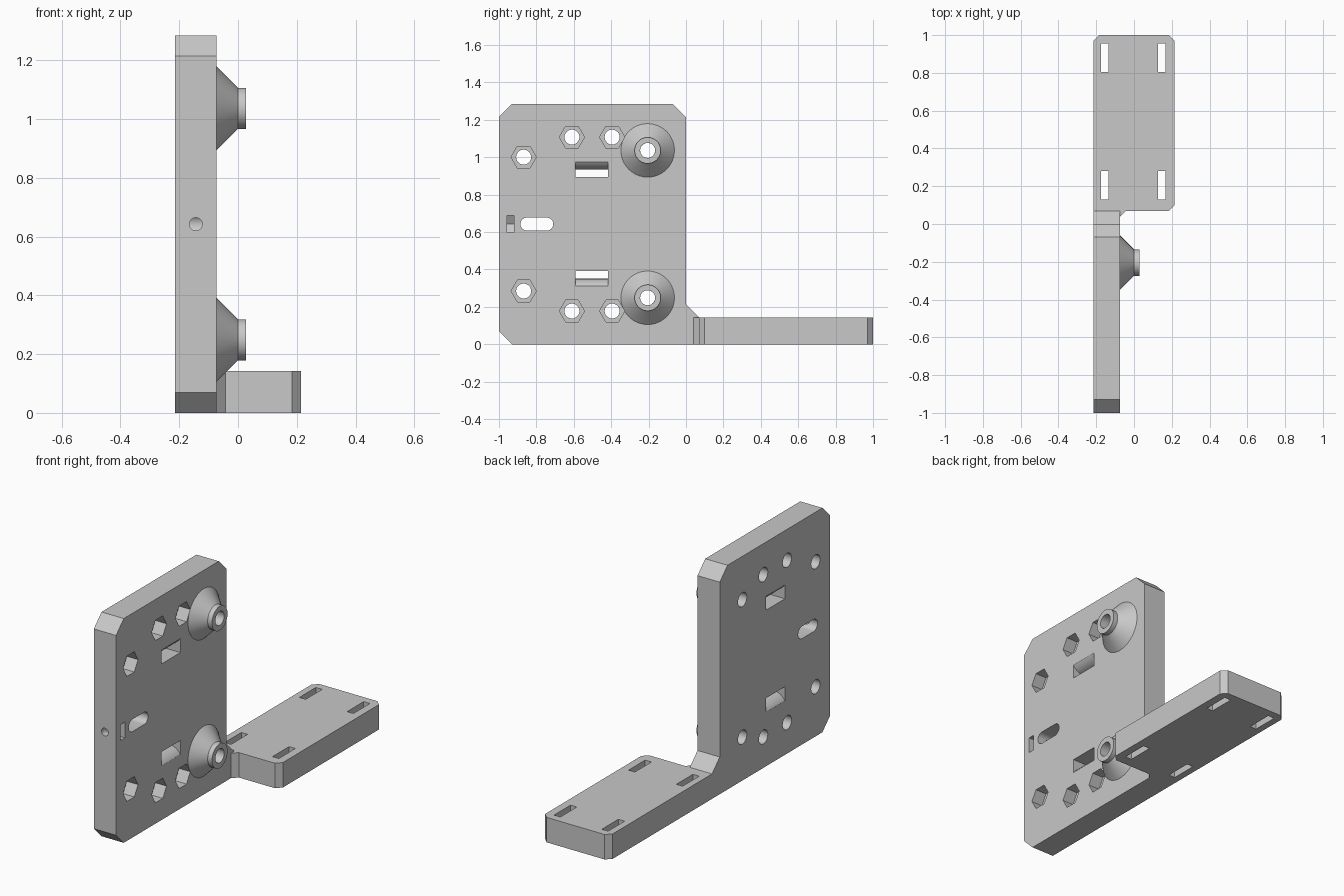
import bpy, bmesh
from math import cos, sin, pi, sqrt, asin

if "Cube" in bpy.data.objects:
    bpy.data.objects.remove(bpy.data.objects["Cube"], do_unlink=True)

grey = bpy.data.materials.new("plain grey")
grey.use_nodes = True
grey.diffuse_color = (0.58, 0.58, 0.58, 1)
grey.node_tree.nodes["Principled BSDF"].inputs["Base Color"].default_value = grey.diffuse_color

OUTER, INNER = -0.214, -0.073      # upright plate faces in x
MID_X = (OUTER + INNER) / 2
HEIGHT, ARM_H = 1.285, 0.143
MID_Z = HEIGHT / 2
BIG, SMALL = 0.07, 0.03            # corner chamfers


def make_object(name, bm):
    bmesh.ops.recalc_face_normals(bm, faces=bm.faces)
    mesh = bpy.data.meshes.new(name)
    bm.to_mesh(mesh)
    bm.free()
    mesh.materials.append(grey)
    obj = bpy.data.objects.new(name, mesh)
    bpy.context.collection.objects.link(obj)
    return obj


def prism(name, outline, axis, lo, hi):
    """Extrude a 2D outline along an axis from lo to hi."""
    place = {"x": lambda a, b, t: (t, a, b),
             "y": lambda a, b, t: (a, t, b),
             "z": lambda a, b, t: (a, b, t)}[axis]
    bm = bmesh.new()
    low = [bm.verts.new(place(a, b, lo)) for a, b in outline]
    high = [bm.verts.new(place(a, b, hi)) for a, b in outline]
    bm.faces.new(low)
    bm.faces.new(high)
    n = len(outline)
    for i in range(n):
        j = (i + 1) % n
        bm.faces.new((low[i], low[j], high[j], high[i]))
    return make_object(name, bm)


def ring(a, b, r, n, start=0.0, sweep=2 * pi, closed=True):
    steps = n if closed else n - 1
    return [(a + r * cos(start + sweep * i / steps),
             b + r * sin(start + sweep * i / steps)) for i in range(n)]


def rect(a0, a1, b0, b1):
    return [(a0, b0), (a1, b0), (a1, b1), (a0, b1)]


def boolean(target, other, operation):
    mod = target.modifiers.new("cut", "BOOLEAN")
    mod.operation, mod.solver, mod.object = operation, "EXACT", other
    bpy.context.view_layer.objects.active = target
    bpy.ops.object.modifier_apply(modifier=mod.name)
    bpy.data.objects.remove(other, do_unlink=True)


# Upright plate with chamfered corners and a gusset towards the arm
bracket = prism("bracket_body", [
    (-1 + BIG, 0), (BIG, 0), (BIG, ARM_H), (0, ARM_H + BIG),
    (0, HEIGHT - BIG), (-BIG, HEIGHT), (-1 + BIG, HEIGHT),
    (-1, HEIGHT - BIG), (-1, BIG)], "x", OUTER, INNER)

# Flat arm with chamfered corners
RIGHT = -OUTER
arm = prism("arm", [
    (OUTER, 0.04), (INNER, 0.04), (INNER + SMALL, BIG), (RIGHT - SMALL, BIG),
    (RIGHT, BIG + SMALL), (RIGHT, 1 - SMALL), (RIGHT - SMALL, 1),
    (OUTER + SMALL, 1), (OUTER, 1 - SMALL)], "z", 0, ARM_H)
boolean(bracket, arm, "UNION")

cutters = []


def cut(outline, axis, lo, hi):
    cutters.append(prism("cutter", outline, axis, lo, hi))


# Slots in the arm
for x in (-0.155, 0.148):
    for y in (0.205, 0.88):
        cut(rect(x - 0.02, x + 0.02, y - 0.075, y + 0.075), "z", -0.1, 0.3)

CONE_Y, CONE_OFF = -0.205, 0.394
HALF_T, BULGE = (INNER - OUTER) / 2, 0.04
ARC_R = (HALF_T ** 2 + BULGE ** 2) / (2 * BULGE)
for side in (-1, 1):
    # Bolt holes with hexagonal nut pockets
    for y, off in ((-0.868, 0.358), (-0.61, 0.465), (-0.395, 0.465)):
        z = MID_Z + side * off
        cut(ring(y, z, 0.04, 32), "x", -0.3, 0.1)
        cut(ring(y, z, 0.067, 6), "x", INNER - 0.07, 0.1)
    # Bores behind the conical spacers
    cut(ring(CONE_Y, MID_Z + side * CONE_OFF, 0.04, 32), "x", -0.3, 0.1)
    # Tie slots whose far wall bulges inwards
    near, far = 0.252, 0.332
    half = asin(HALF_T / ARC_R)
    arc = ring(MID_X, far - BULGE + ARC_R, ARC_R, 17, -pi / 2 + half, -2 * half, False)
    shape = [(OUTER - 0.05, near), (INNER + 0.05, near), (INNER + 0.05, far)]
    shape += arc + [(OUTER - 0.05, far)]
    cut([(x, MID_Z + side * off) for x, off in shape], "y", -0.59, -0.418)

# Rounded adjusting slot
r = 0.035
cut(ring(-0.745, MID_Z, r, 17, -pi / 2, pi, False)
    + ring(-0.85, MID_Z, r, 17, pi / 2, pi, False), "x", -0.3, 0.1)

# Set screw hole and its nut trap
cut(ring(MID_X, MID_Z, 0.022, 32), "y", -1.1, -0.85)
flat = 0.045
point = 2 * flat / sqrt(3)
cut([(0.1, MID_Z - flat), (0.1, MID_Z + flat), (MID_X - point / 2, MID_Z + flat),
     (MID_X - point, MID_Z), (MID_X - point / 2, MID_Z - flat)], "y", -0.958, -0.92)

for cutter in cutters:
    boolean(bracket, cutter, "DIFFERENCE")


# Hollow conical spacers
def spacer(name, z, n=64):
    profile = [(0.04, INNER), (0.143, INNER), (0.07, 0), (0.07, 0.028), (0.04, 0.028)]
    bm = bmesh.new()
    loops = [[bm.verts.new((x, a, b)) for a, b in ring(CONE_Y, z, rad, n)]
             for rad, x in profile]
    for k, loop in enumerate(loops):
        nxt = loops[(k + 1) % len(loops)]
        for i in range(n):
            j = (i + 1) % n
            bm.faces.new((loop[i], loop[j], nxt[j], nxt[i]))
    return make_object(name, bm)


parts = [bracket,
         spacer("upper_spacer", MID_Z + CONE_OFF),
         spacer("lower_spacer", MID_Z - CONE_OFF)]

# Smooth round walls, keep corners sharp
bpy.ops.object.select_all(action="DESELECT")
for part in parts:
    part.select_set(True)
bpy.context.view_layer.objects.active = bracket
bpy.ops.object.shade_smooth_by_angle(angle=pi / 6)
